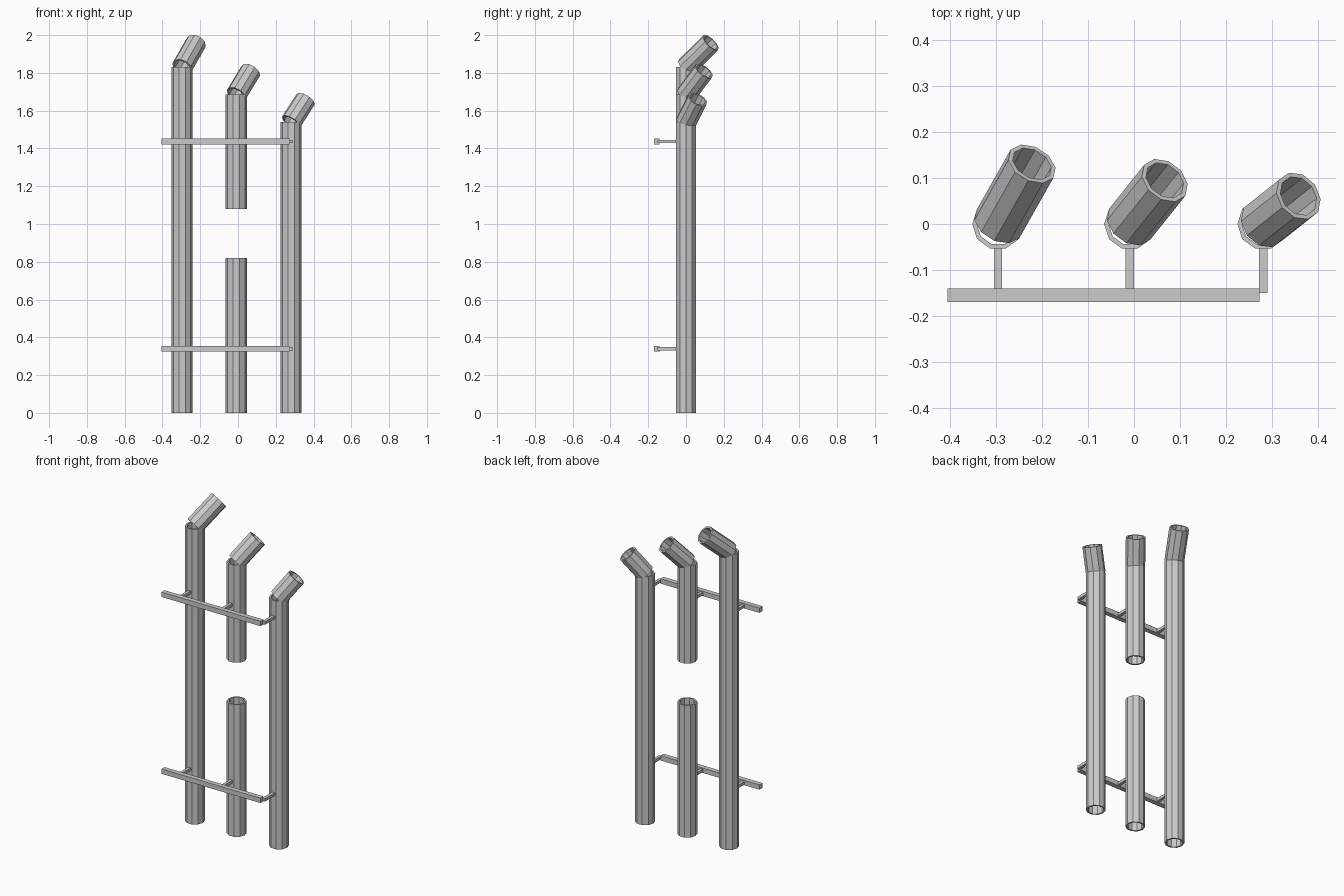
import bpy
import bmesh
from math import cos, sin, tau
from mathutils import Vector, Matrix

cube = bpy.data.objects.get("Cube")
if cube:
    bpy.data.objects.remove(cube)

SIDES, OUTER, INNER = 10, 0.056, 0.046

steel = bpy.data.materials.new("grey_steel")
steel.use_nodes = True
steel.diffuse_color = (0.6, 0.6, 0.6, 1)
steel.node_tree.nodes["Principled BSDF"].inputs["Base Color"].default_value = (0.6, 0.6, 0.6, 1)


def add_object(name, bm):
    bmesh.ops.recalc_face_normals(bm, faces=bm.faces)
    mesh = bpy.data.meshes.new(name)
    bm.to_mesh(mesh)
    bm.free()
    mesh.materials.append(steel)
    obj = bpy.data.objects.new(name, mesh)
    bpy.context.collection.objects.link(obj)


def tube(name, start, end):
    """Hollow flat-sided tube with open ends and rims."""
    start, axis = Vector(start), Vector(end) - Vector(start)
    turn = Vector((0, 0, 1)).rotation_difference(axis)
    bm = bmesh.new()
    rings = []
    for radius, along in ((OUTER, 0), (OUTER, 1), (INNER, 1), (INNER, 0)):
        base = start + axis * along
        rings.append([bm.verts.new(base + turn @ Vector((radius * cos(tau * i / SIDES),
                                                         radius * sin(tau * i / SIDES), 0)))
                      for i in range(SIDES)])
    for k in range(4):
        a, b = rings[k], rings[(k + 1) % 4]
        for i in range(SIDES):
            j = (i + 1) % SIDES
            bm.faces.new((a[i], a[j], b[j], b[i]))
    add_object(name, bm)


def box(name, low, high):
    low, high = Vector(low), Vector(high)
    bm = bmesh.new()
    bmesh.ops.create_cube(bm, size=1, matrix=Matrix.Translation((low + high) / 2)
                          @ Matrix.Diagonal((*(high - low), 1)))
    add_object(name, bm)


# Pipes: name, x, top height, straight spans, mouth centre of the bent outlet
pipes = (
    ("right", -0.296, 1.83, ((0, 1.83),), (-0.222, 0.131, 1.96)),
    ("middle", -0.009, 1.685, ((0, 0.82), (1.08, 1.685)), (0.067, 0.095, 1.81)),
    ("left", 0.281, 1.54, ((0, 1.54),), (0.358, 0.061, 1.66)),
)
for side, x, top, spans, mouth in pipes:
    for n, (low, high) in enumerate(spans):
        tube(f"{side}_pipe_{n + 1}", (x, 0, low), (x, 0, high))
    tube(f"{side}_outlet", (x, 0, top), mouth)

# Mounting rails with a short pin to every pipe
for level, z in (("lower", 0.34), ("upper", 1.437)):
    box(f"{level}_rail", (-0.406, -0.17, z - 0.015), (0.273, -0.14, z + 0.015))
    for side, x, *_ in pipes:
        box(f"{level}_{side}_pin", (x - 0.009, -0.15, z - 0.009), (x + 0.009, -0.048, z + 0.009))
